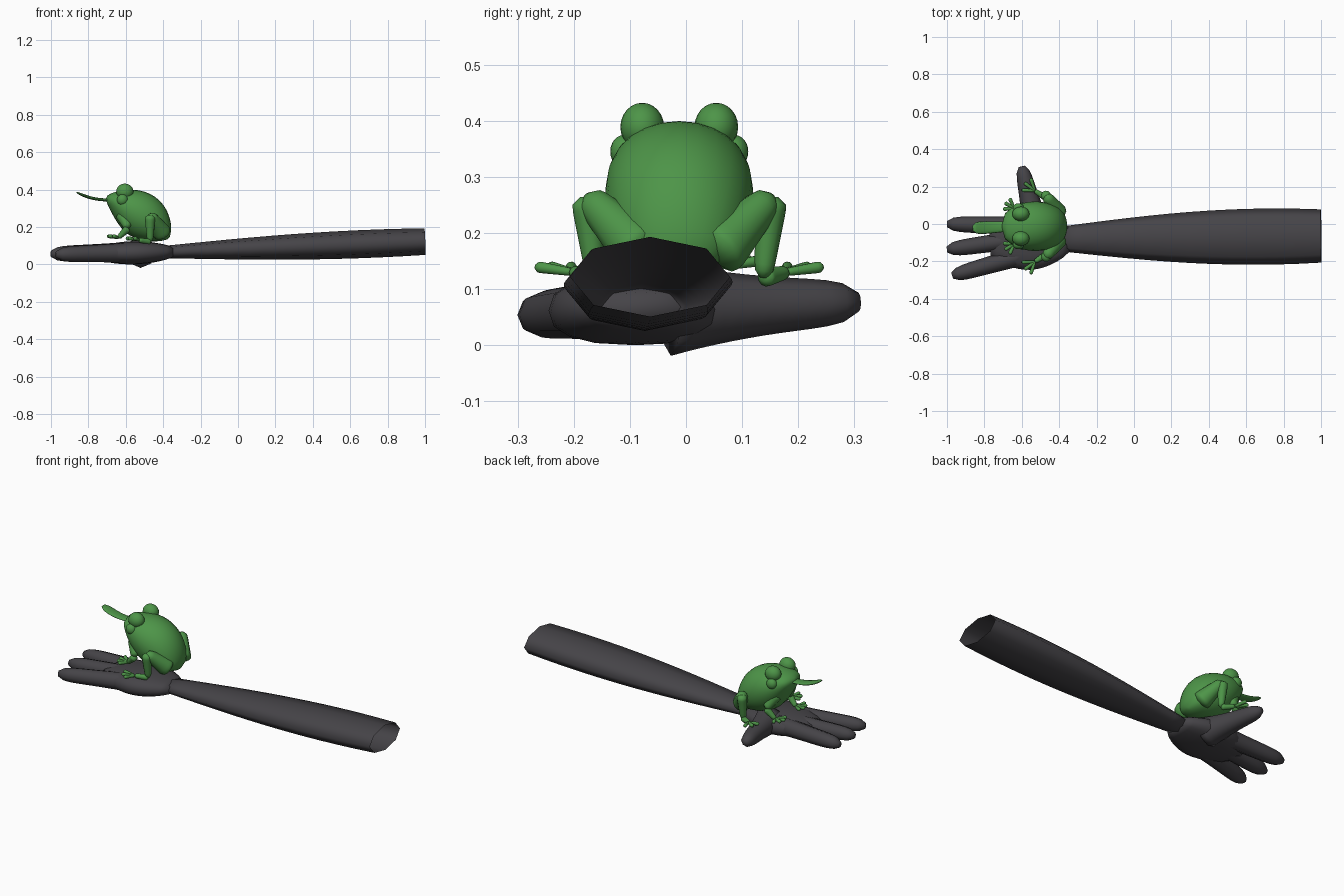
import bpy, bmesh
from math import sin, cos, pi, tau, copysign
from mathutils import Vector

if "Cube" in bpy.data.objects:
    bpy.data.objects.remove(bpy.data.objects["Cube"])


def material(name, *rgb):
    mat = bpy.data.materials.new(name)
    mat.use_nodes = True
    mat.diffuse_color = (*rgb, 1)
    shader = mat.node_tree.nodes["Principled BSDF"]
    shader.inputs["Base Color"].default_value = mat.diffuse_color
    shader.inputs["Roughness"].default_value = 0.7
    return mat


green = material("frog green", 0.075, 0.3, 0.065)
grey = material("dark grey", 0.06, 0.057, 0.064)
middle = -0.012  # the frog's plane of symmetry


def finish(name, bm, mat):
    bmesh.ops.recalc_face_normals(bm, faces=bm.faces)
    mesh = bpy.data.meshes.new(name)
    bm.to_mesh(mesh)
    bm.free()
    mesh.materials.append(mat)
    for face in mesh.polygons:
        face.use_smooth = True
    bpy.context.collection.objects.link(bpy.data.objects.new(name, mesh))


def sweep(name, mat, start, end, width, height, bend=(0, 0, 0),
          up=(0, 0, 1), sides=12, steps=12, boxy=1, open_end=False):
    """Skin rings along a bowed path; width and height are rules of t from 0 to 1."""
    start, end, bend, up = map(Vector, (start, end, bend, up))
    bm = bmesh.new()
    rings = []
    for i in range(steps + 1):
        t = i / steps
        centre = start.lerp(end, t) + bend * (4 * t * (1 - t))
        ahead = (end - start + bend * (4 - 8 * t)).normalized()
        side = ahead.cross(up).normalized()
        top = side.cross(ahead)
        ring = []
        for k in range(sides):
            across, above = (copysign(abs(f(tau * k / sides)) ** boxy, f(tau * k / sides))
                             for f in (cos, sin))
            ring.append(bm.verts.new(centre + side * across * width(t) + top * above * height(t)))
        rings.append(ring)
    for near, far in zip(rings, rings[1:]):
        for k in range(sides):
            bm.faces.new((near[k - 1], near[k], far[k], far[k - 1]))
    bm.faces.new(rings[0])
    if not open_end:
        bm.faces.new(rings[-1])
    finish(name, bm, mat)


def blunt(t):
    """Factor that rounds off a sweep where t nears one."""
    return (1 - 0.85 * abs(t) ** 10) ** 0.5


def ball(name, centre, radii):
    bm = bmesh.new()
    bmesh.ops.create_uvsphere(bm, u_segments=20, v_segments=12, radius=1)
    bmesh.ops.scale(bm, vec=radii, verts=bm.verts)
    bmesh.ops.translate(bm, vec=centre, verts=bm.verts)
    finish(name, bm, green)


# Forearm, swelling away from the wrist and open at the far end
def arm_width(t):
    return 0.065 + 0.085 * sin(2 * t)


sweep("forearm", grey, (-0.4, -0.08, 0.066), (1, -0.064, 0.122),
      arm_width, lambda t: arm_width(t) / 2, sides=8, open_end=True)


# Palm
def palm_width(t):
    return 0.07 + 0.085 * abs(sin(pi * t)) ** 0.8


sweep("palm", grey, (-0.35, -0.08, 0.066), (-0.77, -0.1, 0.058),
      palm_width, lambda t: palm_width(t) * 0.4, sides=16, boxy=0.8)


# Fingers and thumb, thick at the root and blunt at the tip
def finger(name, root, tip, swell=0.01):
    def radius(t):
        return (0.043 + swell * (1 - t) ** 2) * blunt(t)
    sweep(name, grey, root, tip, radius, radius, sides=8)


finger("first_finger", (-0.6, -0.01, 0.066), (-1, 0, 0.056))
finger("middle_finger", (-0.6, -0.08, 0.062), (-1, -0.137, 0.056))
finger("last_finger", (-0.6, -0.17, 0.062), (-0.972, -0.276, 0.053))
finger("thumb", (-0.52, -0.03, 0.064), (-0.6, 0.308, 0.077), swell=0.04)


# Frog torso and head, leaning up towards the mouth
sweep("frog_body", green, (-0.372, middle, 0.14), (-0.703, middle, 0.358),
      lambda t: 0.012 + 0.12 * abs(sin(pi * t)) ** 0.4,
      lambda t: 0.01 + 0.113 * abs(sin(pi * t ** 0.9)) ** 0.8,
      bend=(0.01, 0, 0.02), sides=24, steps=24)

# Tongue stretched out of the mouth, sagging and wider at its tip
sweep("tongue", green, (-0.64, middle, 0.352), (-0.862, middle - 0.01, 0.385),
      lambda t: (0.025 + 0.013 * t) * blunt(t), lambda t: 0.008 * blunt(t),
      bend=(0, 0, -0.02))


# Frog limbs, mirrored about the middle
def limb(name, flip, start, end, thick, thin):
    def radius(t):
        return (thick + (thin - thick) * t) * blunt(2 * t - 1)
    ends = [(x, middle + flip * y, z) for x, y, z in (start, end)]
    sweep(name, green, *ends, radius, radius, up=(0.9, 0.1, 0.2))


def toes(name, flip, root, count, aim, reach):
    """Fan of toes that thicken towards their tips."""
    x, y, z = root
    for k in range(count):
        angle = aim + (k - (count - 1) / 2) * 0.6
        tip = (x + reach * cos(angle), y + reach * sin(angle), z + 0.01)
        limb(f"{name}_toe_{k + 1}", flip, root, tip, 0.007, 0.011)


for flip, label in ((-1, "left"), (1, "right")):
    # Bulging brow and eyeball
    ball(f"{label}_brow", (-0.605, middle + flip * 0.066, 0.389), (0.046, 0.039, 0.043))
    ball(f"{label}_eye", (-0.618, middle + flip * 0.098, 0.345), (0.03, 0.025, 0.03))

    # Folded hind leg
    knee, ankle, sole = (-0.47, 0.165, 0.265), (-0.47, 0.15, 0.12), (-0.53, 0.19, 0.13)
    limb(f"{label}_thigh", flip, (-0.4, 0.06, 0.16), knee, 0.055, 0.026)
    limb(f"{label}_shin", flip, knee, ankle, 0.03, 0.016)
    limb(f"{label}_foot", flip, ankle, sole, 0.018, 0.012)
    toes(f"{label}_hind", flip, sole, 3, 2.5, 0.07)

    # Front leg
    elbow, wrist = (-0.587, 0.108, 0.195), (-0.64, 0.095, 0.142)
    limb(f"{label}_upper_arm", flip, (-0.625, 0.06, 0.27), elbow, 0.035, 0.021)
    limb(f"{label}_lower_arm", flip, elbow, wrist, 0.022, 0.012)
    toes(f"{label}_front", flip, wrist, 4, 2.9, 0.06)
